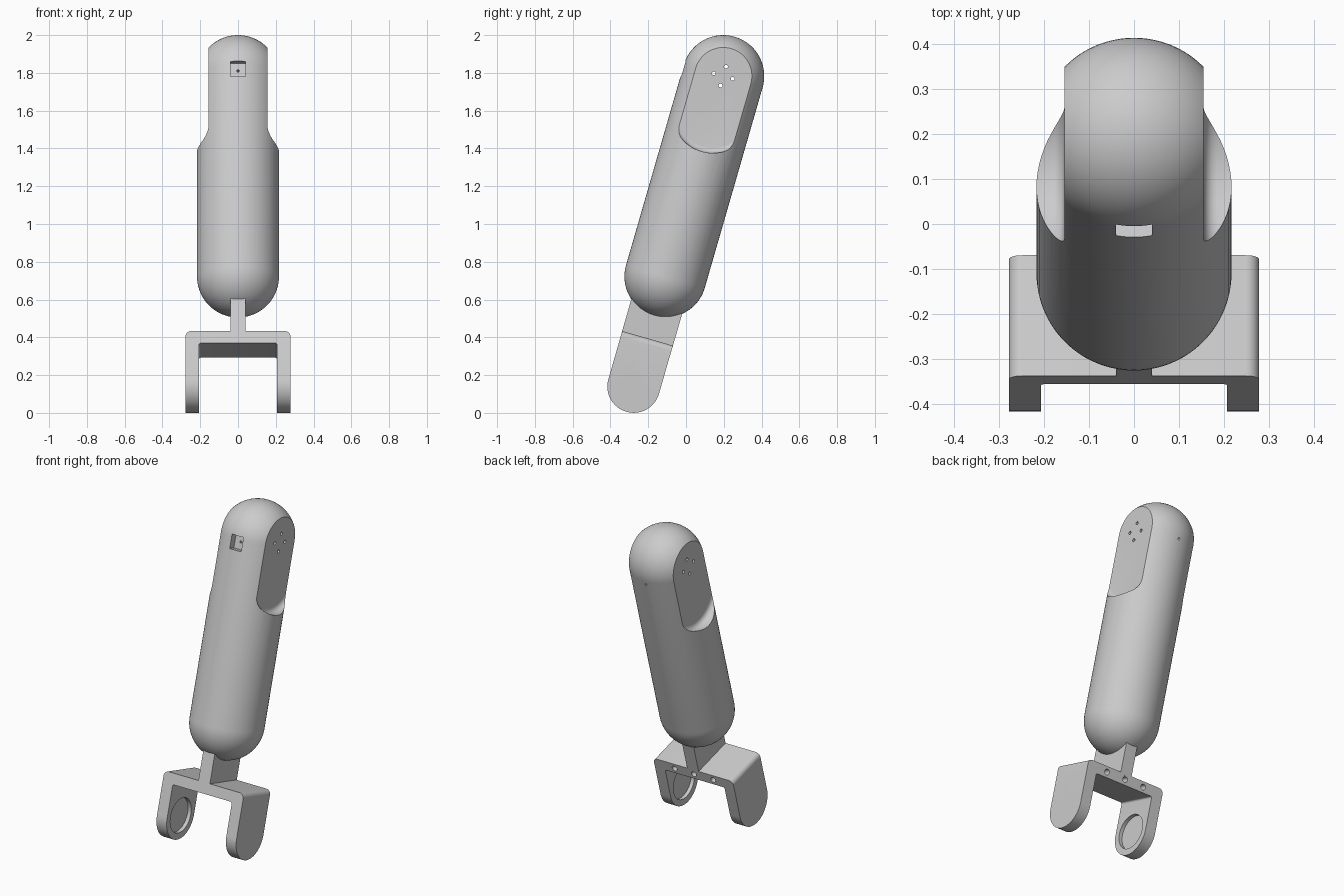
import bpy, bmesh
from math import sin, cos, pi, radians
from mathutils import Matrix, Vector

cube = bpy.data.objects.get("Cube")
if cube:
    bpy.data.objects.remove(cube, do_unlink=True)

grey = bpy.data.materials.new("light_grey")
grey.use_nodes = True
colour = (0.6, 0.6, 0.6, 1)
grey.diffuse_color = colour
grey.node_tree.nodes["Principled BSDF"].inputs["Base Color"].default_value = colour

# Everything is built upright about the fork pivot, then leaned back
LEAN = Matrix.Translation((0, -0.277, 0.14)) @ Matrix.Rotation(radians(-16.1), 4, 'X')
TOP = 1.71       # upper joint centre
LOW = 0.606      # lower dome centre
R = 0.217        # body radius
W = 0.14         # fork half depth


def finish(name, bm):
    bmesh.ops.recalc_face_normals(bm, faces=bm.faces)
    me = bpy.data.meshes.new(name)
    bm.to_mesh(me)
    bm.free()
    me.materials.append(grey)
    ob = bpy.data.objects.new(name, me)
    bpy.context.collection.objects.link(ob)
    return ob


def activate(ob):
    bpy.ops.object.select_all(action='DESELECT')
    ob.select_set(True)
    bpy.context.view_layer.objects.active = ob


def apply(ob, kind, **settings):
    mod = ob.modifiers.new(kind, kind)
    for key, value in settings.items():
        setattr(mod, key, value)
    activate(ob)
    bpy.ops.object.modifier_apply(modifier=mod.name)


def carve(ob, cutter, operation='DIFFERENCE'):
    cutter.hide_render = True
    apply(ob, 'BOOLEAN', object=cutter, operation=operation, solver='EXACT')
    bpy.data.objects.remove(cutter, do_unlink=True)


def box(name, low, high):
    bm = bmesh.new()
    bmesh.ops.create_cube(bm, size=1)
    low, high = Vector(low), Vector(high)
    for v in bm.verts:
        v.co = (low + high) / 2 + v.co * (high - low)
    return finish(name, bm)


def rod(name, axis, centre, radius, length, sides=24):
    bm = bmesh.new()
    bmesh.ops.create_cone(bm, cap_ends=True, segments=sides, radius1=radius,
                          radius2=radius, depth=length)
    turn = Matrix.Rotation(pi / 2, 4, 'Y' if axis == 'X' else 'X')
    bm.transform(Matrix.Translation(centre) @ turn)
    return finish(name, bm)


def prism(name, points, direction):
    bm = bmesh.new()
    face = bm.faces.new([bm.verts.new(p) for p in points])
    new = bmesh.ops.extrude_face_region(bm, geom=[face])["geom"]
    bmesh.ops.translate(bm, vec=direction,
                        verts=[g for g in new if isinstance(g, bmesh.types.BMVert)])
    return finish(name, bm)


def tongue(name, x0, x1, radius, z, top, steps=48):
    """Plate across x with a round lower end and a square upper end."""
    arc = [(x0, -radius * cos(pi * i / steps), z - radius * sin(pi * i / steps))
           for i in range(steps + 1)]
    return prism(name, arc + [(x0, radius, top), (x0, -radius, top)], (x1 - x0, 0, 0))


def screw_holes(ob, z, spread):
    for i in range(4):
        a = i * pi / 2
        carve(ob, rod("screw_cutter", 'X', (0, spread * cos(a), z + spread * sin(a)),
                      0.01, 1, 16))


# Capsule body, turned from a half outline
bm = bmesh.new()
n = 20
outline = [(R * sin(pi / 2 * i / n), LOW - R * cos(pi / 2 * i / n)) for i in range(n + 1)]
outline += [(R * cos(pi / 2 * i / n), TOP + R * sin(pi / 2 * i / n)) for i in range(n + 1)]
verts = [bm.verts.new((max(x, 0), 0, z)) for x, z in outline]
edges = [bm.edges.new(pair) for pair in zip(verts, verts[1:])]
bmesh.ops.spin(bm, geom=verts + edges, cent=(0, 0, 0), axis=(0, 0, 1),
               angle=2 * pi, steps=80, use_duplicate=False)
bmesh.ops.remove_doubles(bm, verts=bm.verts, dist=0.0005)
body = finish("arm_body", bm)

# Flat joint faces on both sides with a filleted lower shoulder
for side in (-1, 1):
    pad = tongue("pad_cutter", side * 0.155, side * 0.4, 0.222, 1.517, 2.2)
    apply(pad, 'BEVEL', width=0.03, segments=5, limit_method='ANGLE',
          angle_limit=radians(40))
    carve(body, pad)

# Front socket, cable hole and joint screw holes
carve(body, box("socket_cutter", (-0.04, -0.4, TOP - 0.065), (0.04, -0.17, TOP + 0.02)))
carve(body, rod("cable_cutter", 'Y', (0, 0, TOP - 0.02), 0.007, 1, 12))
screw_holes(body, TOP, 0.052)

# Fork: a U-shaped bracket trimmed to round tips
u = [(-0.278, -0.2), (-0.278, 0.265), (0.278, 0.265), (0.278, -0.2),
     (0.207, -0.2), (0.207, 0.199), (-0.207, 0.199), (-0.207, -0.2)]
fork = prism("fork_bracket", [(x, -W, z) for x, z in u], (0, 2 * W, 0))
bm = bmesh.new()
bm.from_mesh(fork.data)
for upper, size in ((True, 0.03), (False, 0.012)):
    corners = [e for e in bm.edges
               if abs(e.verts[0].co.y - e.verts[1].co.y) > W
               and e.verts[0].co.z > 0.19 and (e.verts[0].co.z > 0.26) == upper
               and (upper or abs(e.verts[0].co.x) < 0.21)]
    bmesh.ops.bevel(bm, geom=corners, offset=size, segments=6, profile=0.5,
                    affect='EDGES')
bm.to_mesh(fork.data)
bm.free()
carve(fork, tongue("tip_trimmer", -0.4, 0.4, W - 0.0005, 0, 0.5), 'INTERSECT')

# Round recesses inside the arms, screw holes, and three holes at the back
carve(fork, rod("recess_cutter", 'X', (0, 0, 0.005), 0.105, 2 * 0.23, 64))
screw_holes(fork, 0.005, 0.068)
for x in (-0.135, 0, 0.135):
    carve(fork, rod("back_hole_cutter", 'Y', (x, W, 0.232), 0.017, 0.12))

# Neck plate joining the fork to the body
neck = box("neck_plate", (-0.04, -W, 0.255), (0.04, W, 0.56))

for ob in (body, fork, neck):
    activate(ob)
    bpy.ops.object.shade_smooth_by_angle(angle=radians(30))
    ob.matrix_world = LEAN
